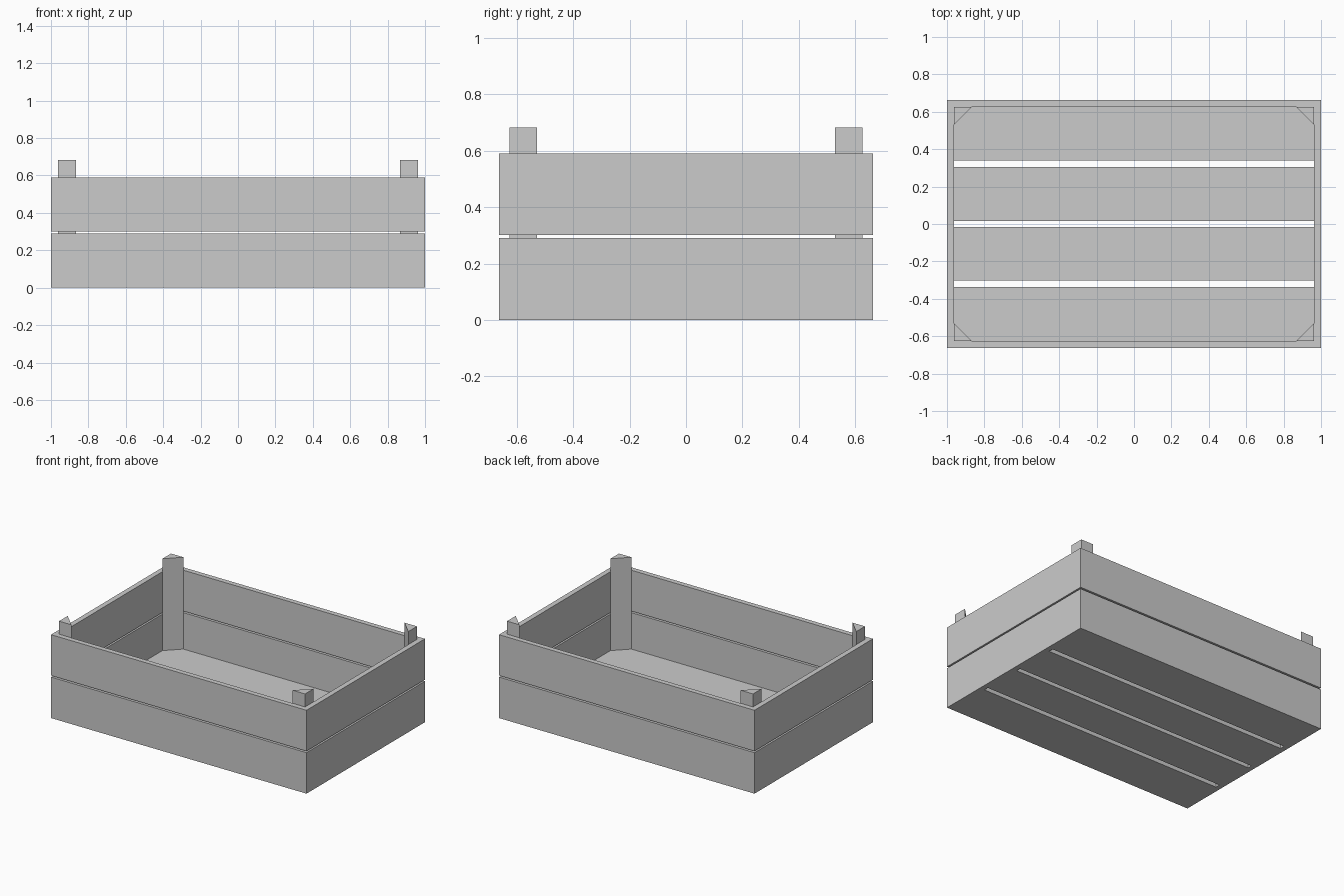
import bpy, bmesh

if "Cube" in bpy.data.objects:
    bpy.data.objects.remove(bpy.data.objects["Cube"])

X, Y, TX, TY = 1.0, 0.662, 0.037, 0.036   # outer half sizes, board thicknesses
IX, IY = X - TX, Y - TY                   # inner half sizes


def prism(name, outline, z0, z1):
    bm = bmesh.new()
    face = bm.faces.new([bm.verts.new((x, y, z0)) for x, y in outline])
    ext = bmesh.ops.extrude_face_region(bm, geom=[face])
    top = [v for v in ext["geom"] if isinstance(v, bmesh.types.BMVert)]
    bmesh.ops.translate(bm, verts=top, vec=(0, 0, z1 - z0))
    bmesh.ops.recalc_face_normals(bm, faces=bm.faces)
    mesh = bpy.data.meshes.new(name)
    bm.to_mesh(mesh)
    bm.free()
    obj = bpy.data.objects.new(name, mesh)
    bpy.context.collection.objects.link(obj)
    return obj


def board(name, x0, x1, y0, y1, z0, z1):
    return prism(name, [(x0, y0), (x1, y0), (x1, y1), (x0, y1)], z0, z1)


# Side walls: two rows of boards, end boards fitted between the long ones
for row, (z0, z1) in {"lower": (0, 0.29), "upper": (0.301, 0.59)}.items():
    board(f"{row}_front_board", -X, X, -Y, -IY, z0, z1)
    board(f"{row}_back_board", -X, X, IY, Y, z0, z1)
    board(f"{row}_left_board", -X, -IX, -IY, IY, z0, z1)
    board(f"{row}_right_board", IX, X, -IY, IY, z0, z1)

# Floor slats with gaps
for i, (y0, y1) in enumerate([(-IY, -0.336), (-0.302, -0.016),
                              (0.016, 0.306), (0.34, IY)]):
    board(f"floor_slat_{i + 1}", -IX, IX, y0, y1, 0, 0.032)

# Triangular corner posts
LEG = 0.097
for sx, side in ((-1, "left"), (1, "right")):
    for sy, end in ((-1, "front"), (1, "back")):
        prism(f"{end}_{side}_post",
              [(sx * IX, sy * IY), (sx * (IX - LEG), sy * IY),
               (sx * IX, sy * (IY - LEG))], 0.032, 0.682)
